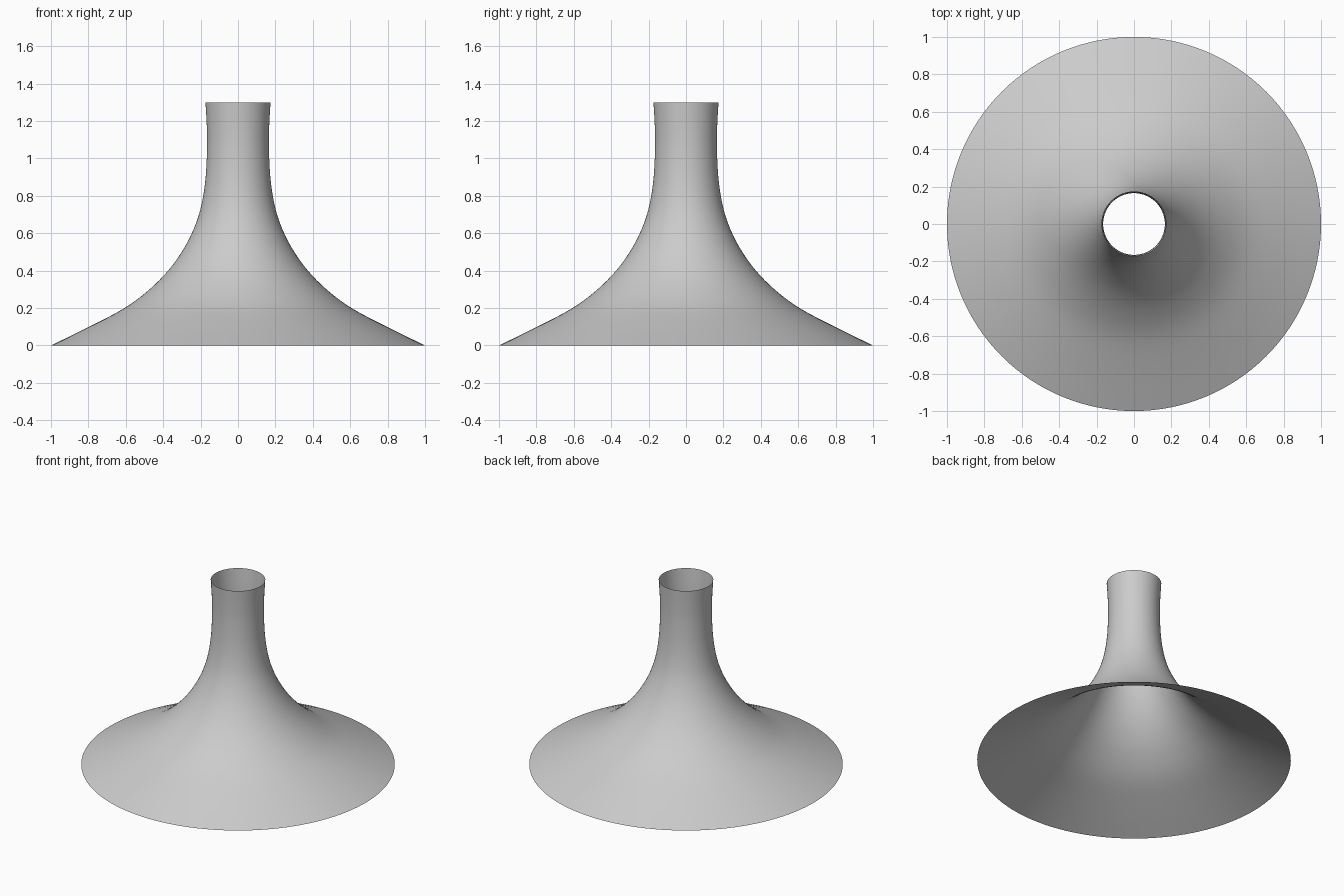
import bpy, bmesh, math

if "Cube" in bpy.data.objects:
    bpy.data.objects.remove(bpy.data.objects["Cube"])

# Flared profile as (radius, height) control points
PROFILE = [(1.0, 0.0), (0.796, 0.1), (0.607, 0.2), (0.473, 0.3), (0.374, 0.4),
           (0.301, 0.5), (0.247, 0.6), (0.209, 0.7), (0.186, 0.8), (0.173, 0.9),
           (0.167, 1.0), (0.165, 1.1), (0.168, 1.2), (0.174, 1.3)]
SIDES, STEPS = 128, 4


def smooth_profile(pts, steps):
    """Catmull-Rom interpolation of the radius over evenly spaced heights."""
    r = [p[0] for p in pts]
    r = [2 * r[0] - r[1]] + r + [2 * r[-1] - r[-2]]
    out = []
    for i in range(len(pts) - 1):
        a, b, c, d = r[i:i + 4]
        for k in range(steps):
            t = k / steps
            rad = 0.5 * (2 * b + (c - a) * t + (2 * a - 5 * b + 4 * c - d) * t ** 2
                         + (3 * b - a - 3 * c + d) * t ** 3)
            out.append((rad, pts[i][1] + (pts[i + 1][1] - pts[i][1]) * t))
    return out + [pts[-1]]


# Open, single-walled flared funnel: rings bridged from base to neck
bm = bmesh.new()
rings = []
for rad, z in smooth_profile(PROFILE, STEPS):
    rings.append([bm.verts.new((rad * math.cos(2 * math.pi * i / SIDES),
                                rad * math.sin(2 * math.pi * i / SIDES), z))
                  for i in range(SIDES)])
for lo, hi in zip(rings, rings[1:]):
    for i in range(SIDES):
        j = (i + 1) % SIDES
        bm.faces.new((lo[i], lo[j], hi[j], hi[i])).smooth = True

mesh = bpy.data.meshes.new("flared_funnel")
bm.to_mesh(mesh)
bm.free()
funnel = bpy.data.objects.new("flared_funnel", mesh)
bpy.context.collection.objects.link(funnel)
